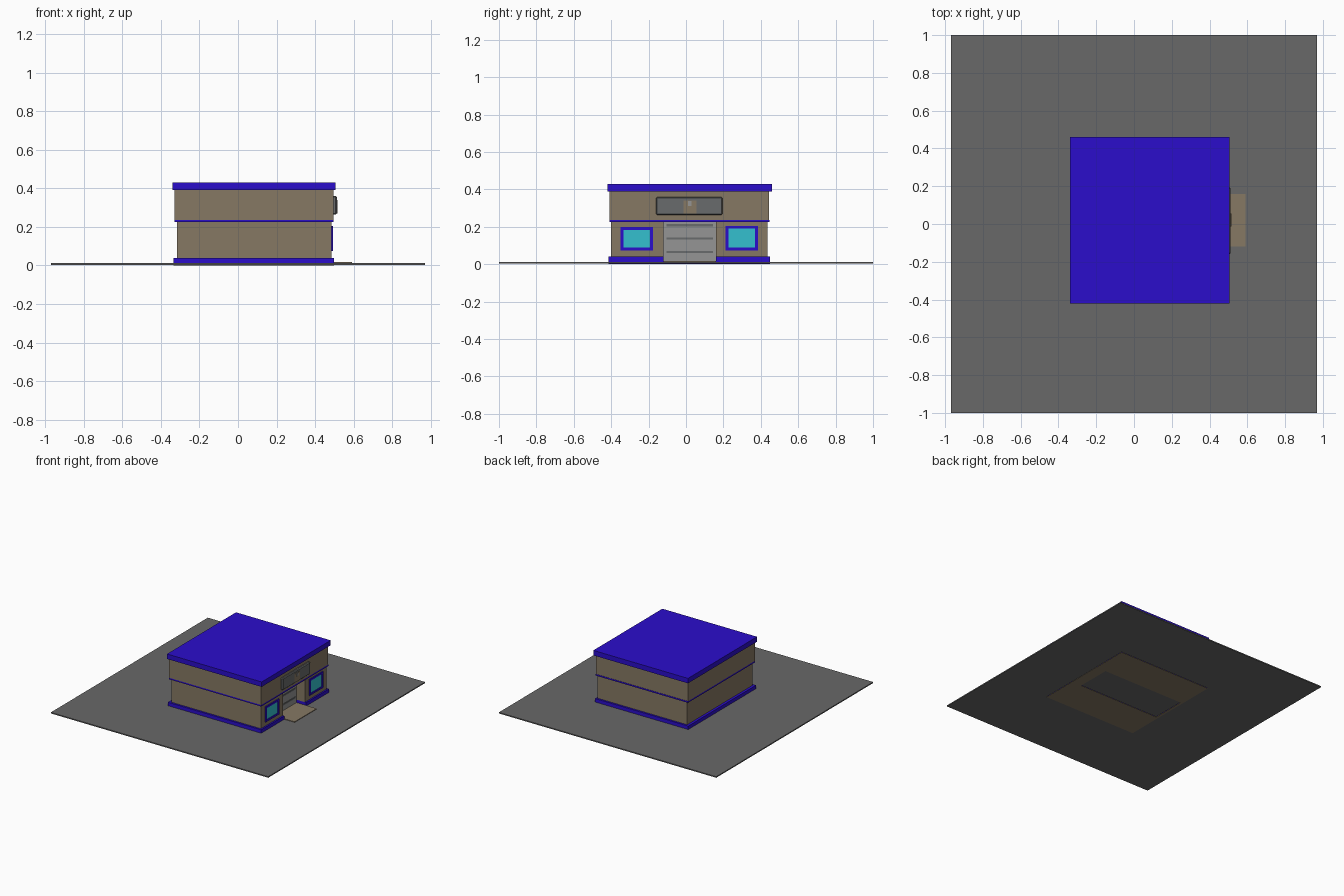
import bpy
import bmesh

default = bpy.data.objects.get("Cube")
if default:
    bpy.data.objects.remove(default, do_unlink=True)


def material(name, r, g, b):
    m = bpy.data.materials.new(name)
    m.use_nodes = True
    m.diffuse_color = (r, g, b, 1)
    node = next(n for n in m.node_tree.nodes if n.type == "BSDF_PRINCIPLED")
    node.inputs["Base Color"].default_value = (r, g, b, 1)
    return m


blue = material("trim blue", 0.024, 0.004, 0.6)
tan = material("wall tan", 0.24, 0.19, 0.127)
asphalt = material("asphalt grey", 0.14, 0.14, 0.14)
slate = material("slate grey", 0.14, 0.146, 0.15)
steel = material("door grey", 0.3, 0.3, 0.3)
cyan = material("glass cyan", 0.034, 0.53, 0.62)


def box(name, mat, x, y, z, bevel=0):
    """Box spanning the given (low, high) ranges."""
    bm = bmesh.new()
    bmesh.ops.create_cube(bm, size=1)
    for v in bm.verts:
        v.co = [(lo + hi) / 2 + c * (hi - lo)
                for c, (lo, hi) in zip(v.co, (x, y, z))]
    mesh = bpy.data.meshes.new(name)
    bm.to_mesh(mesh)
    bm.free()
    mesh.materials.append(mat)
    obj = bpy.data.objects.new(name, mesh)
    bpy.context.collection.objects.link(obj)
    if bevel:
        mod = obj.modifiers.new("soft_edges", "BEVEL")
        mod.width = bevel
        mod.segments = 1
    return obj


# Shared layout: doorway span, recess depth and wing spans
door_y = (-0.12, 0.16)
recess = 0.41
back, front = -0.315, 0.485

# Ground
box("ground", asphalt, (-0.97, 0.97), (-1, 1), (0.003, 0.012))

# Lower storey: two wings beside the doorway, joined by a core
wings = {"right": (-0.40, door_y[0]), "left": (door_y[1], 0.435)}
plinths = {"right": (-0.415, door_y[0]), "left": (door_y[1], 0.45)}
for side in wings:
    box(side + "_wing", tan, (back, front), wings[side], (0.03, 0.228))
    box(side + "_plinth", blue, (-0.335, 0.497), plinths[side], (0.002, 0.04))
    box(side + "_footing", tan, (-0.335, 0.497), plinths[side], (0, 0.002))
box("core_wall", tan, (back, recess - 0.01), door_y, (0.012, 0.228))
box("back_plinth", blue, (-0.335, back), door_y, (0.002, 0.04))
box("back_footing", tan, (-0.335, back), door_y, (0, 0.002))
box("step_footing", tan, (recess, 0.497), door_y, (0, 0.002))

# Upper storey, band and roof
box("band", blue, (-0.33, 0.494), (-0.41, 0.447), (0.225, 0.237))
box("upper_wall", tan, (-0.33, 0.494), (-0.41, 0.445), (0.237, 0.392))
box("roof", blue, (-0.34, 0.505), (-0.42, 0.46), (0.39, 0.43))

# Doorway: step, shutter and slats
box("door_step", tan, (recess, 0.59), door_y, (0.010, 0.017))
box("door", steel, (recess - 0.01, recess), door_y, (0.012, 0.225))
for i, z in enumerate((0.065, 0.137, 0.208)):
    box(f"door_slat_{i}", slate, (recess, recess + 0.004),
        (-0.105, 0.145), (z - 0.006, z + 0.006))


# Windows: glass plate surrounded by four frame bars
def window(name, y, z, t=0.015):
    x = (front, front + 0.008)
    (y0, y1), (z0, z1) = y, z
    box(name + "_glass", cyan, (front, front + 0.003), y, z)
    for bar, zz in (("sill", (z0 - t, z0)), ("head", (z1, z1 + t))):
        box(f"{name}_{bar}", blue, x, (y0 - t, y1 + t), zz)
    for bar, yy in (("right_jamb", (y0 - t, y0)), ("left_jamb", (y1, y1 + t))):
        box(f"{name}_{bar}", blue, x, yy, z)


window("right_window", (-0.335, -0.192), (0.089, 0.183))
window("left_window", (0.227, 0.37), (0.089, 0.19))

# Sign board with a plain centre plate
box("sign_board", slate, (0.49, 0.512), (-0.16, 0.195), (0.263, 0.36), 0.006)
box("sign_plate", tan, (0.511, 0.515), (-0.013, 0.055), (0.27, 0.34))
box("sign_stud", steel, (0.514, 0.517), (0.012, 0.03), (0.312, 0.338))
